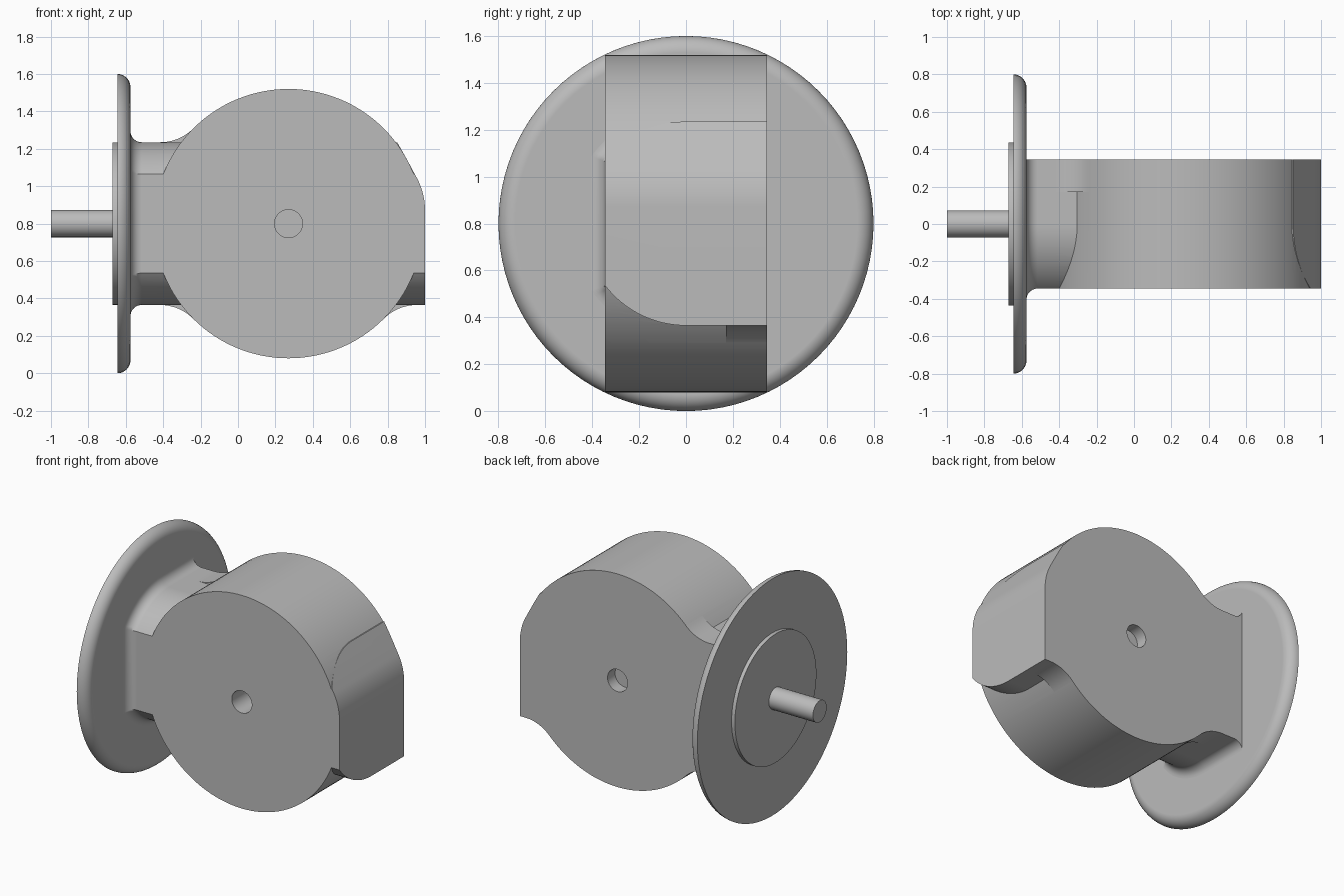
import bpy, bmesh, math
from math import sin, cos, pi, radians

cube = bpy.data.objects.get("Cube")
if cube:
    bpy.data.objects.remove(cube, do_unlink=True)

grey = bpy.data.materials.new("plain grey")
grey.use_nodes = True
grey.diffuse_color = (0.5, 0.5, 0.5, 1)
grey.node_tree.nodes["Principled BSDF"].inputs["Base Color"].default_value = (0.5, 0.5, 0.5, 1)

MID = 0.8        # height of the main axis
DRUM_X = 0.27    # drum centre
DRUM_R = 0.72
HALF = 0.345     # half thickness of the drum
NECK_R = 0.435


def loft(name, rings):
    """Skin a row of equal rings and cap both ends."""
    bm = bmesh.new()
    loops = [[bm.verts.new(p) for p in ring] for ring in rings]
    n = len(loops[0])
    for a, b in zip(loops, loops[1:]):
        for i in range(n):
            j = (i + 1) % n
            bm.faces.new((a[i], a[j], b[j], b[i]))
    bm.faces.new(loops[0])
    bm.faces.new(loops[-1])
    bmesh.ops.recalc_face_normals(bm, faces=bm.faces[:])
    mesh = bpy.data.meshes.new(name)
    bm.to_mesh(mesh)
    bm.free()
    mesh.materials.append(grey)
    obj = bpy.data.objects.new(name, mesh)
    bpy.context.collection.objects.link(obj)
    return obj


def prism(name, points, y0, y1):
    return loft(name, [[(x, y, z) for x, z in points] for y in (y0, y1)])


def lathe(name, profile, n=96):
    """Turn (x, radius) points around the horizontal main axis."""
    return loft(name, [[(x, r * sin(2 * pi * i / n), MID + r * cos(2 * pi * i / n))
                        for i in range(n)] for x, r in profile])


def arc(cx, cz, r, start, end, n):
    angles = [radians(start + (end - start) * i / n) for i in range(n + 1)]
    return [(cx + r * cos(a), cz + r * sin(a)) for a in angles]


def combine(target, tool, operation):
    mod = target.modifiers.new(operation.lower(), 'BOOLEAN')
    mod.operation = operation
    mod.solver = 'EXACT'
    mod.object = tool
    bpy.context.view_layer.objects.active = target
    bpy.ops.object.modifier_apply(modifier=mod.name)
    bpy.data.objects.remove(tool, do_unlink=True)


def neck_ring(x, grow):
    """Square at the back, round at the front, with the front trimmed flat."""
    r = NECK_R + grow
    trim = math.asin((HALF + grow) / r)
    angles = [trim * i / 20 for i in range(21)]
    angles += [pi - a for a in reversed(angles)]
    ring = [(HALF, r)] + [(-r * sin(a), r * cos(a)) for a in angles] + [(HALF, -r)]
    return [(x, y, MID + z) for y, z in ring]


# Mounting flange with rounded rim, raised pilot and shaft
rim = 0.07
flange = lathe("flange", [(-0.645, 0.8)] + [
    (-0.645 + rim * sin(pi * i / 20), 0.8 - rim + rim * cos(pi * i / 20))
    for i in range(1, 11)])
pilot = lathe("pilot_disc", [(-0.67, NECK_R), (-0.64, NECK_R)])
shaft = lathe("shaft", [(-1.0, 0.073), (-0.66, 0.073)], 48)

# Neck running through the drum, flaring where it meets the flange
flare = 0.06
rings = [neck_ring(-0.6, flare)]
for i in range(9):
    t = pi * i / 16
    rings.append(neck_ring(-0.575 + flare * (1 - cos(t)), flare * (1 - sin(t))))
rings.append(neck_ring(1.1, 0))
neck = loft("neck", rings)

# Trim the far end to a flat face with a sloping shoulder
outline = [(-0.9, -0.3), (1.0, -0.3)] + arc(0.63, 0.87, 0.37, 0, 30, 10)
outline += [(0.894, 1.16), (0.75, 1.41), (-0.9, 1.6)]
combine(neck, prism("shoulder_trim", outline, -0.6, 0.6), 'INTERSECT')

# Drum body
body = prism("drum_body", arc(DRUM_X, MID, DRUM_R, 0, 360, 128)[:-1], -HALF, HALF)
combine(body, neck, 'UNION')

# Blend webs between the neck and the drum, on the back half only
web = 0.25
dz = NECK_R + web
dx = math.sqrt((DRUM_R + web) ** 2 - dz ** 2)
end = math.degrees(math.atan2(-dz, dx))
for sx, sz in ((-1, 1), (-1, -1), (1, -1)):
    curve = arc(-dx, dz, web, -90, end, 12)
    points = curve + [(-0.4, 0.3), (-dx, 0.3)]
    points = [(DRUM_X - sx * x, MID + sz * z) for x, z in points]
    combine(body, prism("blend_web", points, 0.17, HALF), 'UNION')

# Blind holes at the drum centre, deep in front and shallow behind
for y0, y1 in ((-0.5, -HALF + 0.25), (HALF - 0.08, 0.5)):
    circle = arc(DRUM_X, MID, 0.075, 0, 360, 48)[:-1]
    combine(body, prism("hole_cutter", circle, y0, y1), 'DIFFERENCE')

# Smooth shading with crisp edges
for obj in (flange, pilot, shaft, body):
    bpy.ops.object.select_all(action='DESELECT')
    obj.select_set(True)
    bpy.context.view_layer.objects.active = obj
    bpy.ops.object.shade_smooth_by_angle(angle=radians(30))
    weighted = obj.modifiers.new("weighted_normals", 'WEIGHTED_NORMAL')
    weighted.keep_sharp = True
